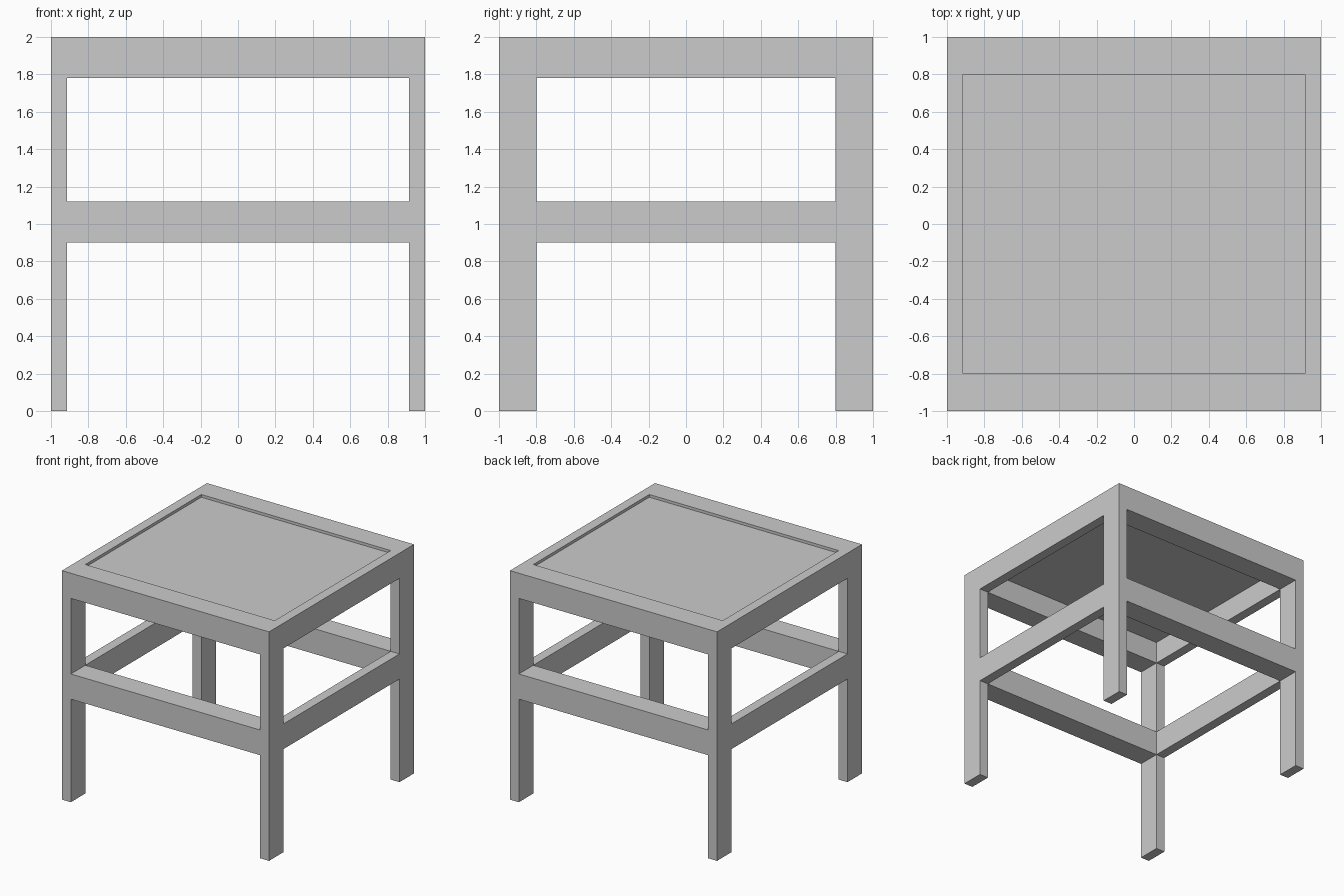
import bpy, bmesh

if "Cube" in bpy.data.objects:
    bpy.data.objects.remove(bpy.data.objects["Cube"])

# Grid lines: legs are 0.085 wide and 0.2 deep, rails sit in two layers
XS = [-1, -0.915, 0.915, 1]
YS = [-1, -0.8, 0.8, 1]
ZS = [0, 0.9, 1.12, 1.78, 2]
RAIL_LAYERS = (1, 3)
PANEL_Z = 1.976


def add_object(name, bm):
    mesh = bpy.data.meshes.new(name)
    bm.to_mesh(mesh)
    bm.free()
    obj = bpy.data.objects.new(name, mesh)
    bpy.context.collection.objects.link(obj)
    return obj


def solid(c):
    i, j, k = c
    if not (0 <= i < 3 and 0 <= j < 3 and 0 <= k < 4):
        return False
    corner = i != 1 and j != 1
    rail = k in RAIL_LAYERS and (i, j) != (1, 1)
    return corner or rail


# Frame: legs, middle stretchers and top rails as one continuous skin
bm = bmesh.new()
for i in range(3):
    for j in range(3):
        for k in range(4):
            cell = (i, j, k)
            if not solid(cell):
                continue
            for axis in range(3):
                for side in (0, 1):
                    neighbour = list(cell)
                    neighbour[axis] += 2 * side - 1
                    if solid(neighbour):
                        continue
                    u, v = (axis + 1) % 3, (axis + 2) % 3
                    loop = []
                    for du, dv in ((0, 0), (1, 0), (1, 1), (0, 1)):
                        p = list(cell)
                        p[axis] += side
                        p[u] += du
                        p[v] += dv
                        loop.append(bm.verts.new((XS[p[0]], YS[p[1]], ZS[p[2]])))
                    bm.faces.new(loop if side else loop[::-1])
bmesh.ops.remove_doubles(bm, verts=bm.verts, dist=1e-4)
add_object("table_frame", bm)

# Thin top panel set slightly below the rim
bm = bmesh.new()
bm.faces.new([bm.verts.new((x, y, PANEL_Z)) for x, y in
              ((XS[1], YS[1]), (XS[2], YS[1]), (XS[2], YS[2]), (XS[1], YS[2]))])
add_object("top_panel", bm)
